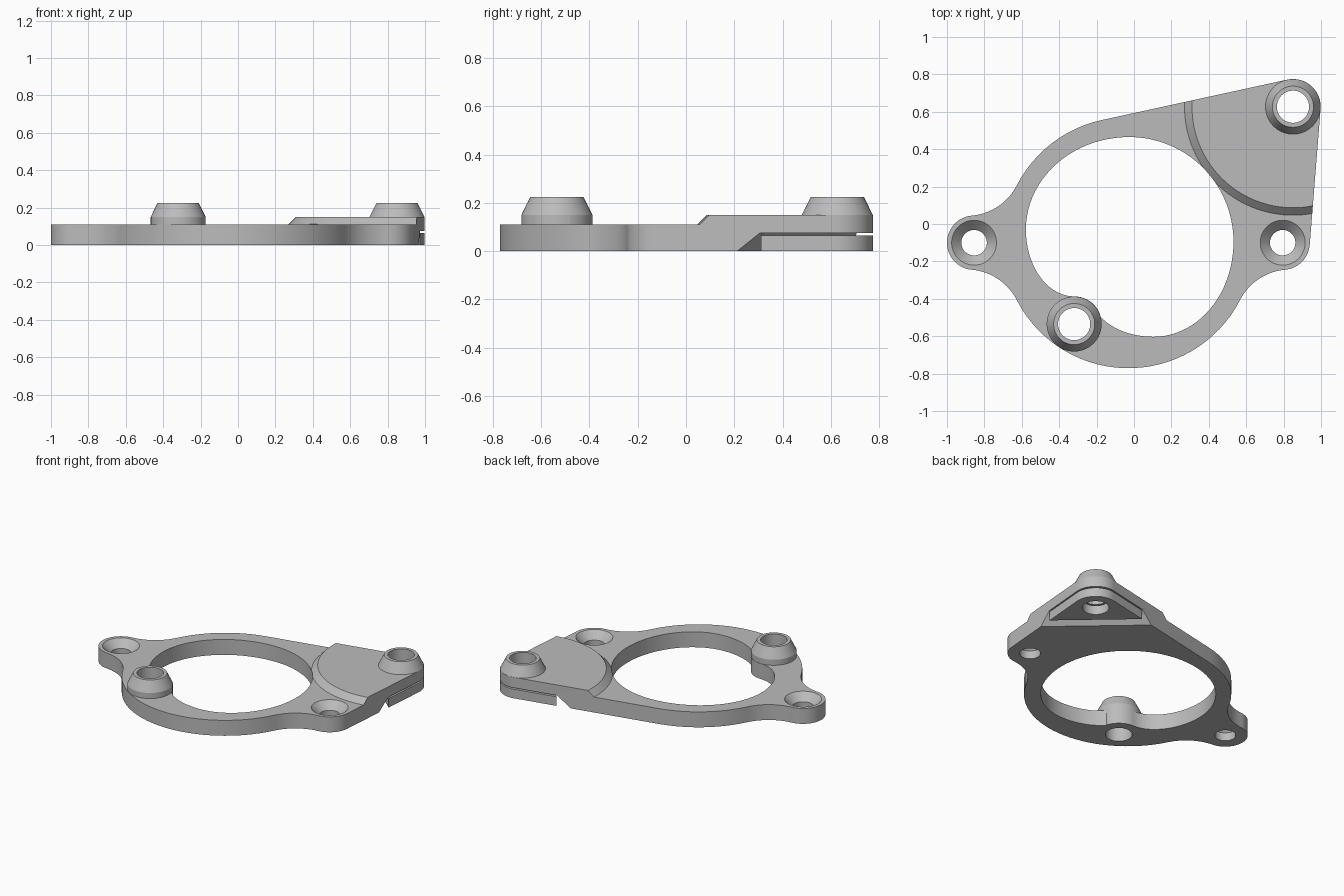
import bpy, bmesh
from math import acos, atan2, cos, degrees, pi, radians, sin, sqrt
from mathutils import Matrix, Vector

cube = bpy.data.objects.get("Cube")
if cube:
    bpy.data.objects.remove(cube, do_unlink=True)

grey = bpy.data.materials.new("plain grey")
grey.use_nodes = True
grey.diffuse_color = (0.5, 0.5, 0.5, 1)
grey.node_tree.nodes["Principled BSDF"].inputs["Base Color"].default_value = (0.5, 0.5, 0.5, 1)


def arc(c, a, b, start, end):
    """Points on an elliptical arc, angles in degrees."""
    n = max(3, int(abs(end - start) / 4))
    ts = [radians(start + (end - start) * i / n) for i in range(n + 1)]
    return [(c[0] + a * cos(t), c[1] + b * sin(t)) for t in ts]


def loft(name, rings):
    """Closed solid through matching rings of 3D points."""
    bm = bmesh.new()
    loops = [[bm.verts.new(p) for p in ring] for ring in rings]
    n = len(loops[0])
    bm.faces.new(loops[0][::-1])
    bm.faces.new(loops[-1])
    for lo, hi in zip(loops, loops[1:]):
        for i in range(n):
            j = (i + 1) % n
            bm.faces.new((lo[i], lo[j], hi[j], hi[i]))
    bmesh.ops.recalc_face_normals(bm, faces=bm.faces)
    mesh = bpy.data.meshes.new(name)
    bm.to_mesh(mesh)
    bm.free()
    mesh.materials.append(grey)
    ob = bpy.data.objects.new(name, mesh)
    bpy.context.collection.objects.link(ob)
    return ob


def prism(name, pts, z0, z1):
    return loft(name, [[(x, y, z) for x, y in pts] for z in (z0, z1)])


def turned(name, c, profile, sides=64):
    """Round solid from (radius, height) pairs."""
    ring = [(cos(2 * pi * i / sides), sin(2 * pi * i / sides)) for i in range(sides)]
    return loft(name, [[(c[0] + r * x, c[1] + r * y, z) for x, y in ring] for r, z in profile])


def combine(target, tool, operation):
    mod = target.modifiers.new(operation, 'BOOLEAN')
    mod.operation, mod.solver, mod.object = operation, 'EXACT', tool
    bpy.context.view_layer.objects.active = target
    bpy.ops.object.modifier_apply(modifier=mod.name)
    bpy.data.objects.remove(tool, do_unlink=True)


def clean(pts):
    """Drop repeated points where arcs meet."""
    return [p for i, p in enumerate(pts) if (Vector(p) - Vector(pts[i - 1])).length > 1e-4]


# Layout
MAIN, R = (-0.03, -0.1), 0.671
EAR_L, EAR_R, EAR = (-0.855, -0.1), (0.795, -0.1), 0.145
CORNER, LOW, BOSS = (0.85, 0.627), (-0.32, -0.535), 0.148
FILLET = 0.3


def tangent(c1, r1, c2, r2):
    """Normal angle of the outer tangent when going counterclockwise."""
    d = Vector(c2) - Vector(c1)
    return degrees(atan2(d.y, d.x) - acos((r1 - r2) / d.length))


# Fillet between the main ring and an ear, solved once and mirrored
span = EAR_R[0] - MAIN[0]
p, q = R + FILLET, EAR + FILLET
fx = (p * p + span * span - q * q) / (2 * span)
fy = sqrt(p * p - fx * fx)
am = degrees(atan2(fy, fx))
ae = degrees(atan2(fy, fx - span))


def fillet(sx, sy, start, end):
    return arc((MAIN[0] + sx * fx, MAIN[1] + sy * fy), FILLET, FILLET, start, end)


# Outer outline, counterclockwise from the right ear
t1 = tangent(EAR_R, EAR, CORNER, BOSS)
t2 = tangent(CORNER, BOSS, MAIN, R) % 360
outline = clean(
    arc(EAR_R, EAR, EAR, -ae, t1)
    + arc(CORNER, BOSS, BOSS, t1, t2)
    + arc(MAIN, R, R, t2, 180 - am)
    + fillet(-1, 1, 360 - am, 360 - ae)
    + arc(EAR_L, EAR, EAR, 180 - ae, 180 + ae)
    + fillet(-1, -1, ae, am)
    + arc(MAIN, R, R, 180 + am, 360 - am)
    + fillet(1, -1, 180 - am, 180 - ae))

# Central opening, stepping around the low boss
opening = clean(
    arc((-0.025, -0.095), 0.557, 0.56, 0, 90)
    + arc((-0.025, -0.03), 0.553, 0.495, 90, 180)
    + arc((-0.32, -0.03), 0.258, 0.357, 180, 270)
    + arc(LOW, BOSS, BOSS, 90, 20)
    + arc((0.105, -0.383), 0.33, 0.22, 210, 270)
    + arc((0.105, -0.095), 0.427, 0.508, 270, 360))

# Plate with raised corner pad, trimmed to the outline
plate = prism("flange_plate", [(-2, -2), (2, -2), (2, 2), (-2, 2)], 0, 0.11)
combine(plate, turned("pad", CORNER, [(0.58, 0.05), (0.58, 0.11), (0.54, 0.15)], 128), 'UNION')
combine(plate, prism("trim", outline, -0.1, 0.3), 'INTERSECT')
combine(plate, prism("opening", opening, -0.1, 0.4), 'DIFFERENCE')

# Tapered bosses
for c in (CORNER, LOW):
    r = BOSS - 0.001
    combine(plate, turned("boss", c, [(r, 0.09), (r, 0.15), (0.11, 0.225)]), 'UNION')


def across(name, profile):
    """Bar running across the corner from (distance, height) pairs."""
    n = Vector((0.665, 0.747, 0)).normalized()
    t = Vector((-n.y, n.x, 0))
    return loft(name, [[n * d + t * s + Vector((0, 0, z)) for d, z in profile] for s in (-2, 2)])


# Undercut with sloped wall below the corner
combine(plate, across("undercut", [(0.7, -0.1), (0.875, 0.075), (2, 0.075), (2, -0.1)]), 'DIFFERENCE')

# Loose spacer under the corner
spacer = prism("corner_spacer", outline, 0, 0.065)
combine(spacer, across("spacer_trim", [(0.879, -0.1), (0.879, 0.2), (2, 0.2), (2, -0.1)]), 'INTERSECT')

# Bolt holes and countersinks
for ob, c in ((plate, CORNER), (plate, LOW), (spacer, CORNER)):
    combine(ob, turned("bolt_hole", c, [(0.086, -0.1), (0.086, 0.4)]), 'DIFFERENCE')
for c in (EAR_L, EAR_R):
    combine(plate, turned("countersink", c, [(0.068, -0.1), (0.068, 0.058), (0.12, 0.11), (0.12, 0.14)]),
            'DIFFERENCE')

for ob in (plate, spacer):
    bpy.ops.object.select_all(action='DESELECT')
    ob.select_set(True)
    bpy.context.view_layer.objects.active = ob
    bpy.ops.object.shade_smooth_by_angle(angle=radians(25))
